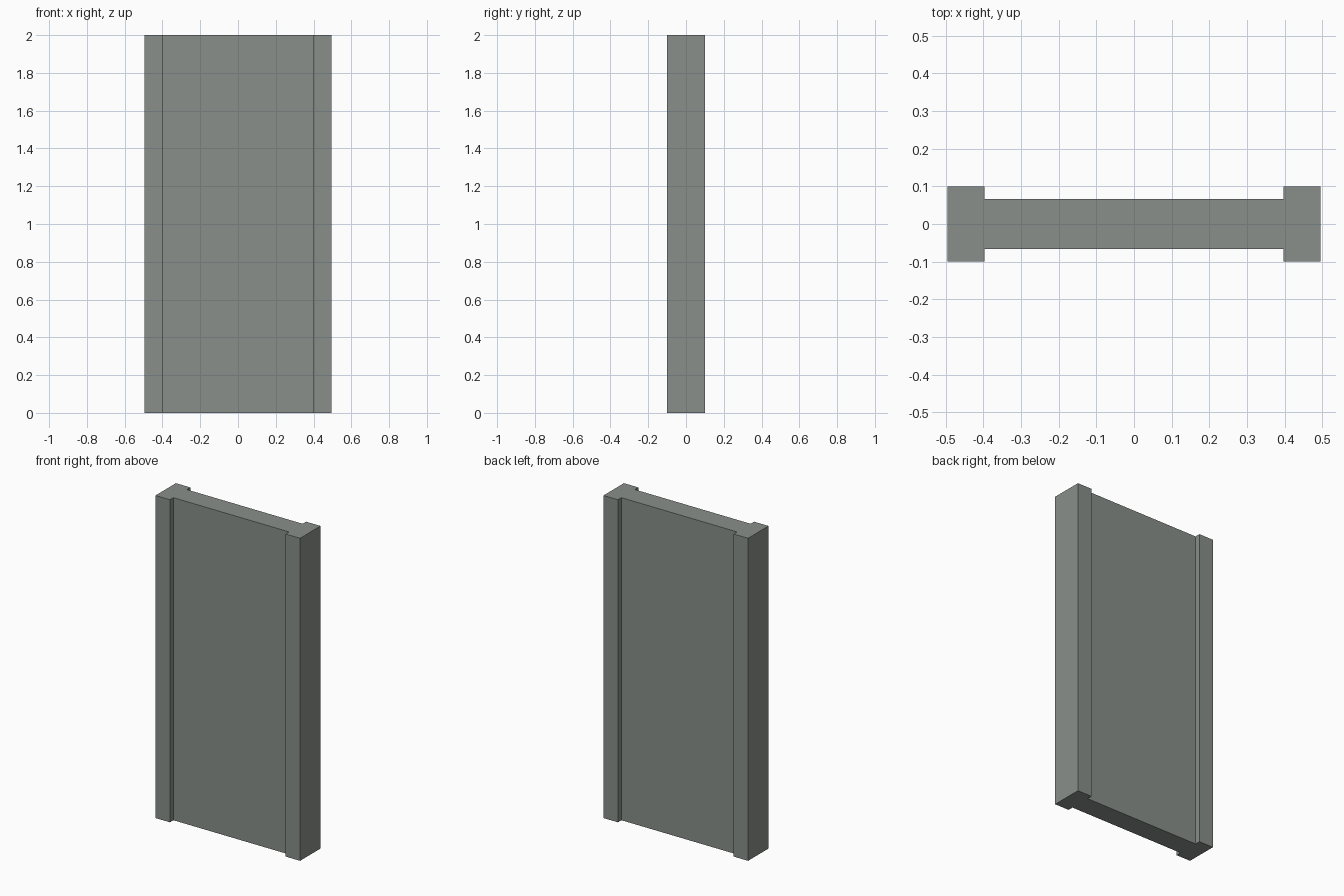
import bpy, bmesh

if "Cube" in bpy.data.objects:
    bpy.data.objects.remove(bpy.data.objects["Cube"])

# Single grey-green material
mat = bpy.data.materials.new("grey_green_concrete")
mat.diffuse_color = (0.25, 0.275, 0.255, 1.0)
mat.use_nodes = True
mat.node_tree.nodes["Principled BSDF"].inputs["Base Color"].default_value = mat.diffuse_color

# Plan outline: thick posts at both ends, thinner panel between
X_OUT, X_IN = 0.496, 0.397
Y_POST, Y_PANEL = 0.10, 0.066
HEIGHT = 2.0

# Front half of the outline, left to right, then rotated for the back half
front = [(-X_OUT, -Y_POST), (-X_IN, -Y_POST), (-X_IN, -Y_PANEL),
         (X_IN, -Y_PANEL), (X_IN, -Y_POST), (X_OUT, -Y_POST)]
outline = front + [(-x, -y) for x, y in front]

# Extrude the outline upwards
bm = bmesh.new()
base = bm.faces.new([bm.verts.new((x, y, 0)) for x, y in outline])
ext = bmesh.ops.extrude_face_region(bm, geom=[base], use_keep_orig=True)
top = [v for v in ext["geom"] if isinstance(v, bmesh.types.BMVert)]
bmesh.ops.translate(bm, verts=top, vec=(0, 0, HEIGHT))
bmesh.ops.recalc_face_normals(bm, faces=bm.faces[:])

mesh = bpy.data.meshes.new("wall_panel")
bm.to_mesh(mesh)
bm.free()
mesh.materials.append(mat)
panel = bpy.data.objects.new("wall_panel", mesh)
bpy.context.collection.objects.link(panel)
